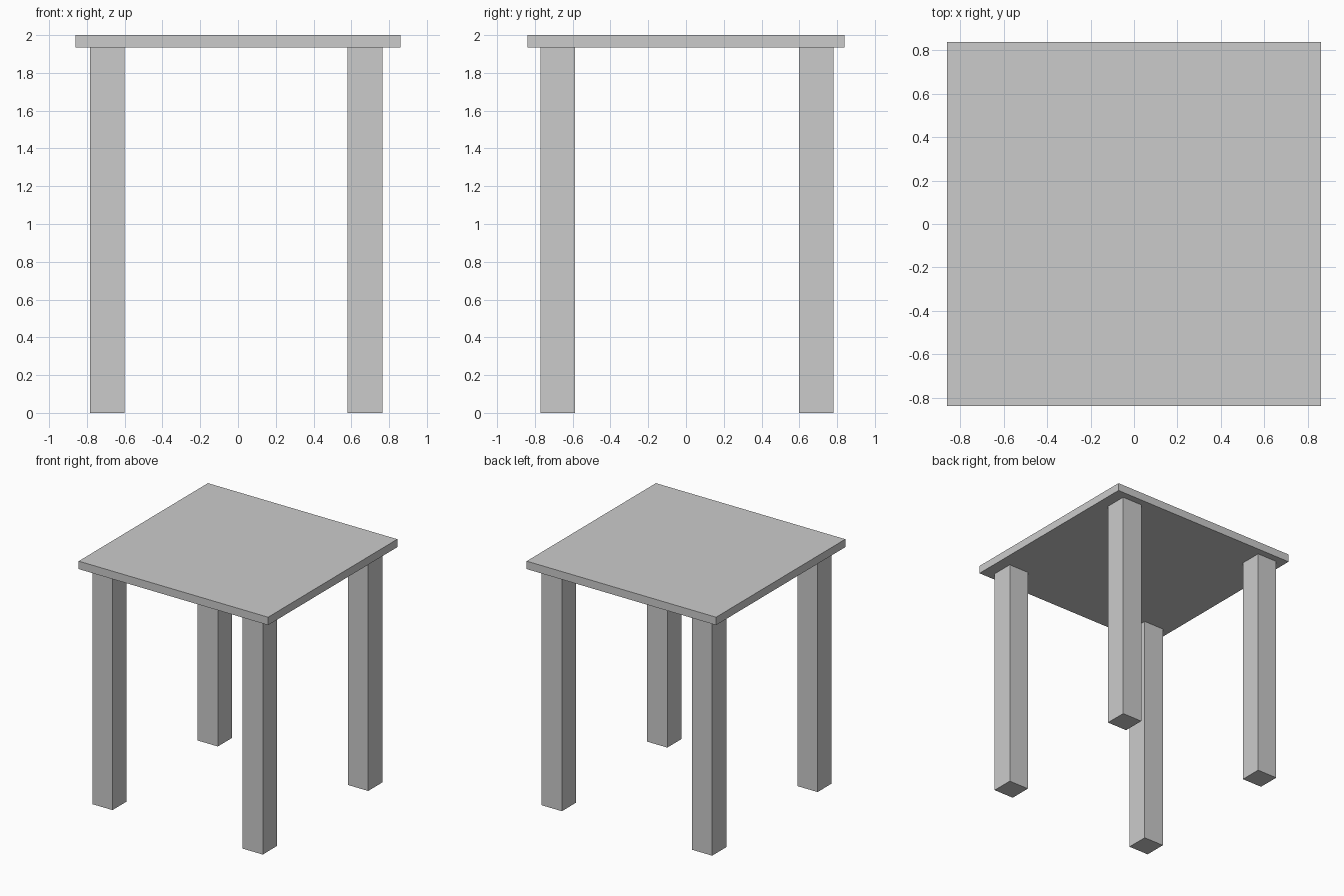
import bpy

if "Cube" in bpy.data.objects:
    bpy.data.objects.remove(bpy.data.objects["Cube"])


def box(name, x0, x1, y0, y1, z0, z1):
    bpy.ops.mesh.primitive_cube_add(size=1, location=((x0 + x1) / 2, (y0 + y1) / 2, (z0 + z1) / 2))
    ob = bpy.context.object
    ob.name = name
    ob.scale = (x1 - x0, y1 - y0, z1 - z0)
    bpy.ops.object.transform_apply(location=False, rotation=False, scale=True)
    return ob


TOP_UNDERSIDE = 1.935
LEG = 0.183

# Square table top
box("table_top", -0.86, 0.86, -0.838, 0.838, TOP_UNDERSIDE, 2.0)

# Four square legs, set slightly off centre
for side, x in (("left", -0.784), ("right", 0.581)):
    for end, y in (("front", -0.77), ("back", 0.597)):
        box(f"{end}_{side}_leg", x, x + LEG, y, y + LEG, 0, TOP_UNDERSIDE)
